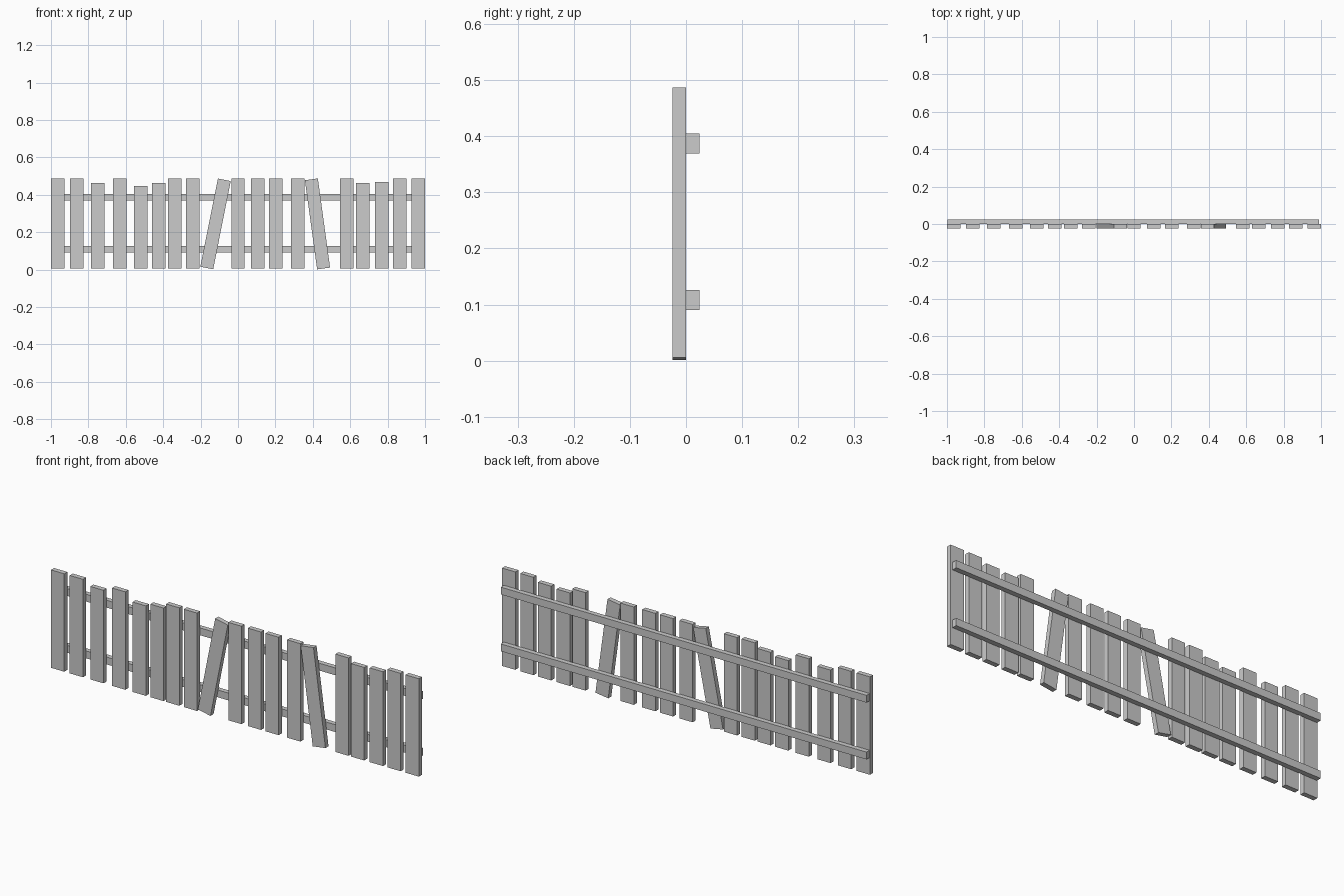
import bpy
from math import radians

if "Cube" in bpy.data.objects:
    bpy.data.objects.remove(bpy.data.objects["Cube"])


def box(name, center, size, tilt=0):
    bpy.ops.mesh.primitive_cube_add(size=1, location=center)
    o = bpy.context.object
    o.name = name
    o.scale = size
    bpy.ops.object.transform_apply(location=False, rotation=False, scale=True)
    o.rotation_euler.y = radians(tilt)
    return o


W, T, BOTTOM, TOP = 0.072, 0.024, 0.006, 0.487

# upright planks: x centre and top height
planks = [(-0.964, TOP), (-0.862, TOP), (-0.75, 0.463), (-0.632, TOP),
          (-0.52, 0.448), (-0.424, 0.463), (-0.338, TOP), (-0.242, TOP),
          (0.0, TOP), (0.106, TOP), (0.202, TOP), (0.32, TOP),
          (0.582, TOP), (0.667, 0.463), (0.769, 0.469), (0.865, TOP),
          (0.964, TOP)]
for i, (x, top) in enumerate(planks):
    box(f"plank_{i + 1}", (x, -T / 2, (top + BOTTOM) / 2), (W, T, top - BOTTOM))

# loose, leaning planks
for i, (x, tilt) in enumerate([(-0.12, 11.3), (0.425, -7.8)]):
    box(f"leaning_plank_{i + 1}", (x, -T / 2, 0.244), (W * 0.97, T, 0.481), tilt)

# horizontal rails behind the planks
for name, z in (("lower_rail", 0.108), ("upper_rail", 0.387)):
    box(name, (-0.004, T / 2, z), (1.988, T, 0.036))
